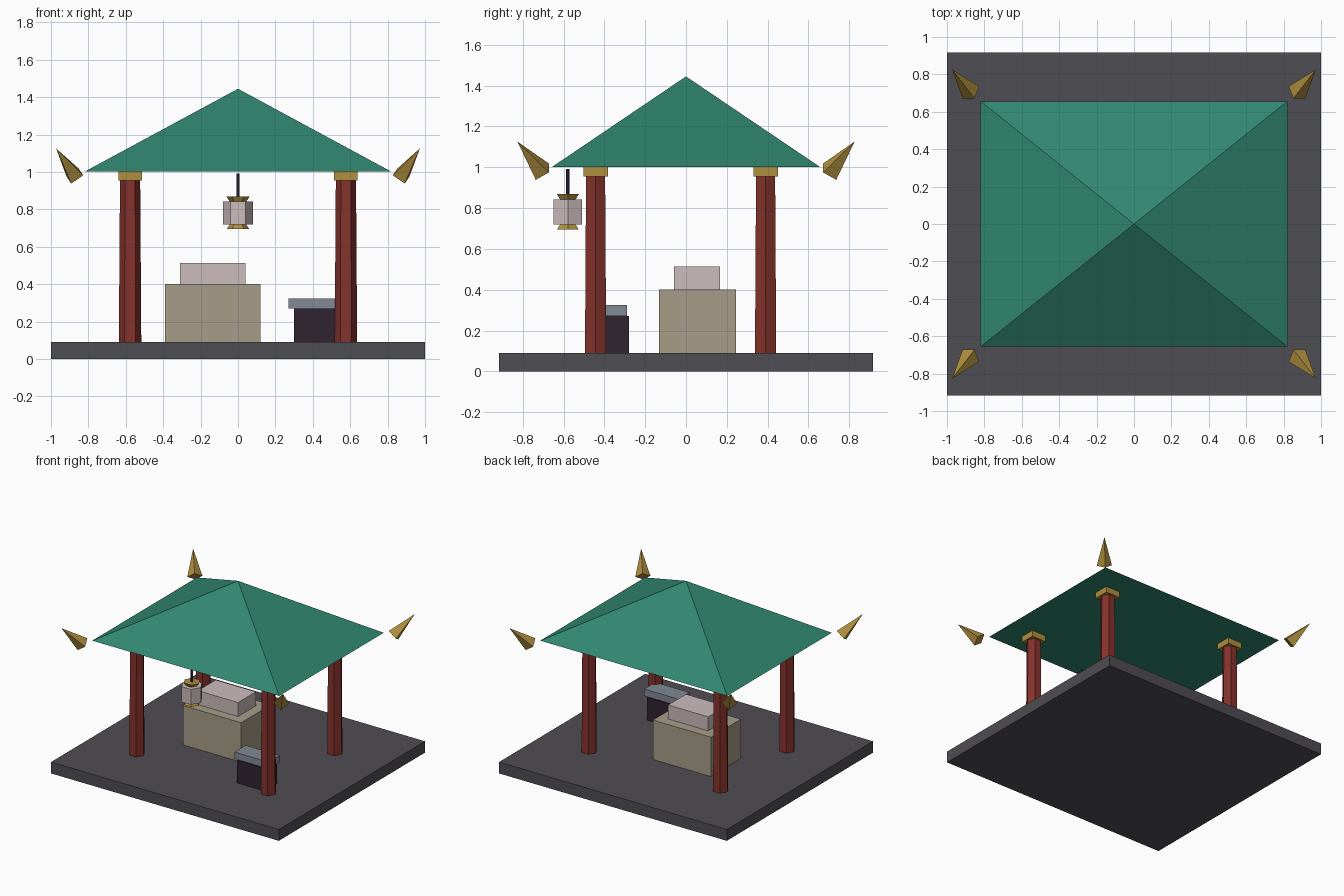
import bpy
import math

cube = bpy.data.objects.get("Cube")
if cube:
    bpy.data.objects.remove(cube, do_unlink=True)


def material(name, r, g, b):
    """Flat material from sRGB bytes."""
    def lin(c):
        c /= 255
        return c / 12.92 if c < 0.04045 else ((c + 0.055) / 1.055) ** 2.4
    colour = (lin(r), lin(g), lin(b), 1)
    m = bpy.data.materials.new(name)
    m.use_nodes = True
    m.diffuse_color = colour
    bsdf = next(n for n in m.node_tree.nodes if n.type == "BSDF_PRINCIPLED")
    bsdf.inputs["Base Color"].default_value = colour
    bsdf.inputs["Roughness"].default_value = 0.9
    return m


stone = material("slate grey", 79, 77, 83)
green = material("roof green", 49, 135, 112)
red = material("column red", 134, 50, 44)
gold = material("gold", 176, 144, 64)
tan = material("tan stone", 167, 157, 136)
pale = material("pale pink", 204, 188, 188)
dark = material("dark plum", 48, 36, 48)
steel = material("blue grey", 130, 138, 148)


def finish(name, mat):
    obj = bpy.context.object
    obj.name = name
    obj.data.name = name
    obj.data.materials.append(mat)
    return obj


def box(name, mat, centre, width, depth, bottom, top):
    bpy.ops.mesh.primitive_cube_add(size=1, location=(*centre, (bottom + top) / 2))
    obj = finish(name, mat)
    obj.scale = (width, depth, top - bottom)
    bpy.ops.object.transform_apply(location=False, rotation=False, scale=True)
    return obj


def prism(name, mat, centre, r_bottom, r_top, bottom, top, sides=6):
    """Tapered prism with a corner pointing along x."""
    bpy.ops.mesh.primitive_cone_add(
        vertices=sides, radius1=r_bottom, radius2=r_top, depth=top - bottom,
        location=(*centre, (bottom + top) / 2), rotation=(0, 0, math.pi / 2))
    return finish(name, mat)


# Floor slab
box("floor", stone, (0, 0), 2, 1.832, 0, 0.09)

# Columns with square capitals
for side, x in (("right", -0.577), ("left", 0.577)):
    for end, y in (("front", -0.443), ("back", 0.39)):
        prism(f"{end}_{side}_column", red, (x, y), 0.06, 0.054, 0.09, 0.96)
        box(f"{end}_{side}_capital", gold, (x, y), 0.125, 0.12, 0.955, 1.002)

# Pyramid roof
bpy.ops.mesh.primitive_cone_add(vertices=4, radius1=math.sqrt(0.5), depth=0.443,
                                location=(0, 0, 1.2235), rotation=(0, 0, math.pi / 4))
bpy.ops.object.transform_apply(location=False, rotation=True, scale=False)
roof = finish("roof", green)
roof.scale = (1.64, 1.312, 1)

# Corner finials, each a square spike leaning outward
for side, sx in (("right", -1), ("left", 1)):
    for end, sy in (("front", -1), ("back", 1)):
        bpy.ops.mesh.primitive_cone_add(vertices=4, radius1=0.055, depth=0.216,
                                        rotation=(0, 0, math.pi / 4))
        bpy.ops.object.transform_apply(location=False, rotation=True, scale=False)
        spike = finish(f"{end}_{side}_finial", gold)
        spike.location = (sx * 0.922, sy * 0.765, 1.052)
        spike.rotation_euler = (-sy * 0.6, sx * 0.6, 0)

# Altar with block on top
box("altar", tan, (-0.135, 0.056), 0.51, 0.376, 0.09, 0.402)
box("altar_block", pale, (-0.135, 0.054), 0.352, 0.224, 0.402, 0.513)

# Small stand with overhanging top
box("stand_body", dark, (0.42, -0.36), 0.24, 0.16, 0.09, 0.27)
box("stand_top", steel, (0.42, -0.36), 0.3, 0.14, 0.27, 0.324)

# Hanging lantern
hang = (0, -0.579)
prism("lantern_body", pale, hang, 0.08, 0.08, 0.72, 0.842)
prism("lantern_top_rim", gold, hang, 0.042, 0.062, 0.84, 0.868)
prism("lantern_bottom_rim", gold, hang, 0.062, 0.042, 0.694, 0.722)
prism("lantern_rod", dark, hang, 0.009, 0.009, 0.86, 0.992)
